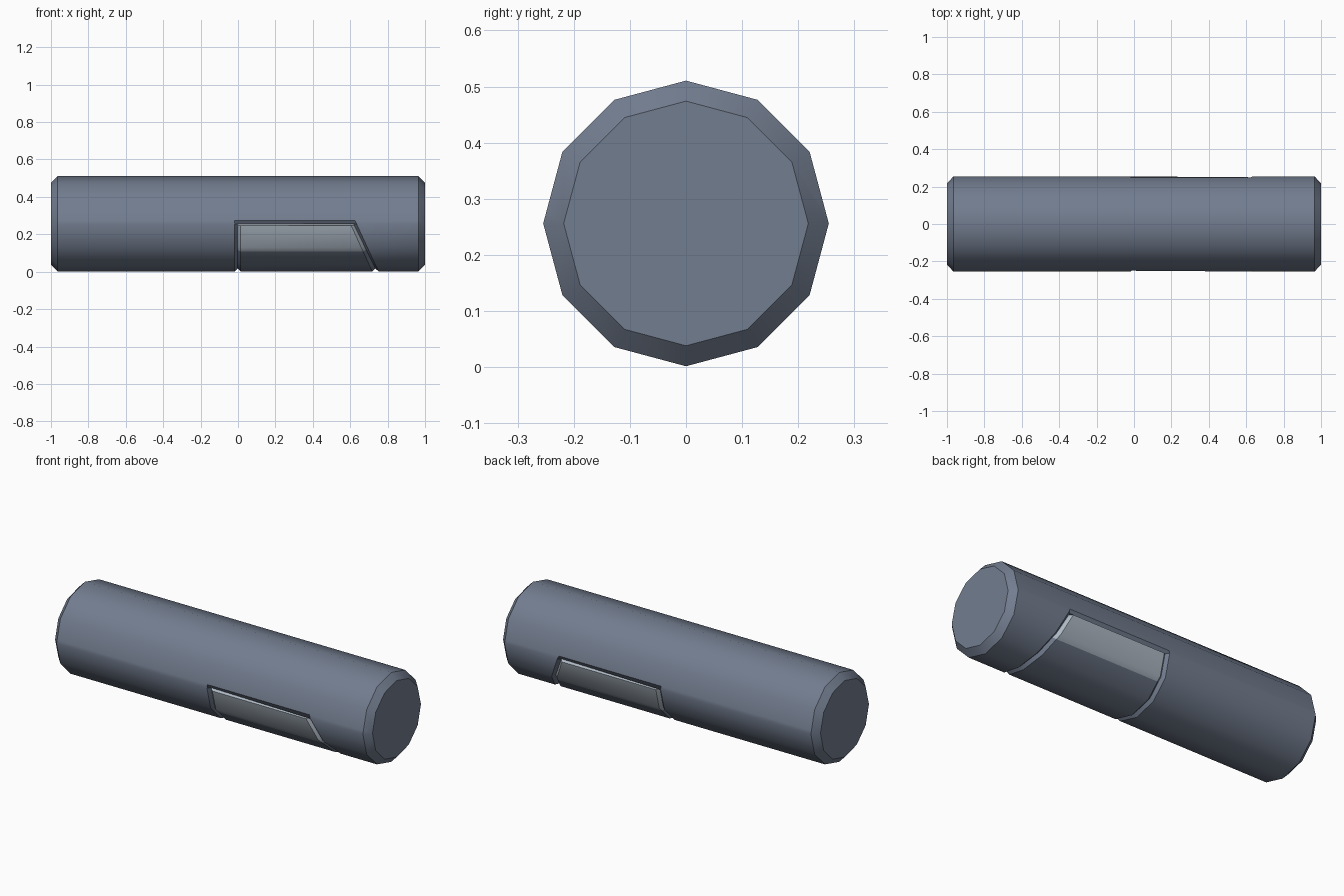
import bpy, bmesh, math
from mathutils import Vector

if "Cube" in bpy.data.objects:
    bpy.data.objects.remove(bpy.data.objects["Cube"])

R, CZ, SIDES = 0.2545, 0.256, 12


def material(name, rgb):
    m = bpy.data.materials.new(name)
    m.diffuse_color = (*rgb, 1)
    m.use_nodes = True
    m.node_tree.nodes["Principled BSDF"].inputs["Base Color"].default_value = m.diffuse_color
    return m


bm = bmesh.new()

# Twelve-sided barrel with chamfered ends
rings = []
for x, r in [(-1, 0.218), (-0.965, R), (0.965, R), (1, 0.218)]:
    rings.append([bm.verts.new((x, r * math.sin(i * math.tau / SIDES),
                                CZ + r * math.cos(i * math.tau / SIDES)))
                  for i in range(SIDES)])
for a, b in zip(rings, rings[1:]):
    for i in range(SIDES):
        j = (i + 1) % SIDES
        bm.faces.new((a[i], a[j], b[j], b[i]))
bm.faces.new(rings[0])
bm.faces.new(rings[-1])

# Outlines of the wrapped panel: top, left end, slanted right end
SLANT = Vector((0.25, 0, 0.115)).normalized()


def planes(top, left, off):
    return [(Vector((0, 0, top)), Vector((0, 0, 1))),
            (Vector((left, 0, 0)), Vector((-1, 0, 0))),
            (Vector((0.605, 0, 0.247)) + SLANT * off, SLANT)]


OUTER = planes(0.274, -0.018, 0.030)
MIDDLE = planes(CZ, -0.002, 0.015)
INNER = planes(0.247, 0.014, 0.0)


def inside(outline, p):
    return all((p - co).dot(no) < 1e-5 for co, no in outline)


def side_faces(outline):
    return [f for f in bm.faces if abs(f.normal.x) < 0.3
            and inside(outline, f.calc_center_median())]


def cut(faces, co, no):
    geom = set(faces)
    for f in faces:
        geom.update(f.edges)
        geom.update(f.verts)
    bmesh.ops.bisect_plane(bm, geom=list(geom), dist=1e-5,
                           plane_co=co, plane_no=no)
    bm.normal_update()


bm.normal_update()
limits = []
for outline in (OUTER, MIDDLE, INNER):
    done = []
    for co, no in outline:
        if not limits and not done:
            region = [f for f in bm.faces if abs(f.normal.x) < 0.3]
        else:
            region = side_faces(limits + done)
        cut(region, co, no)
        done.append((co, no))
    limits = list(outline)

# Colour split line across the panel
SPLIT = 0.107
cut(side_faces(MIDDLE), Vector((0, 0, SPLIT)), Vector((0, 0, 1)))

# Sink the middle outline to form the V groove
panel = set(side_faces(MIDDLE))
rim = {v for f in panel for v in f.verts
       if any(g not in panel for g in v.link_faces)}
for v in rim:
    d = Vector((0, v.co.y, v.co.z - CZ)).normalized()
    v.co -= d * 0.016
for f in panel:
    if f.calc_center_median().z > SPLIT:
        f.material_index = 1

bmesh.ops.recalc_face_normals(bm, faces=bm.faces[:])
mesh = bpy.data.meshes.new("barrel")
bm.to_mesh(mesh)
bm.free()
mesh.materials.append(material("slate grey", (0.17, 0.205, 0.275)))
mesh.materials.append(material("light steel", (0.42, 0.48, 0.55)))
obj = bpy.data.objects.new("barrel", mesh)
bpy.context.collection.objects.link(obj)
bpy.context.view_layer.objects.active = obj
obj.select_set(True)
bpy.ops.object.shade_smooth_by_angle(angle=math.radians(33))
